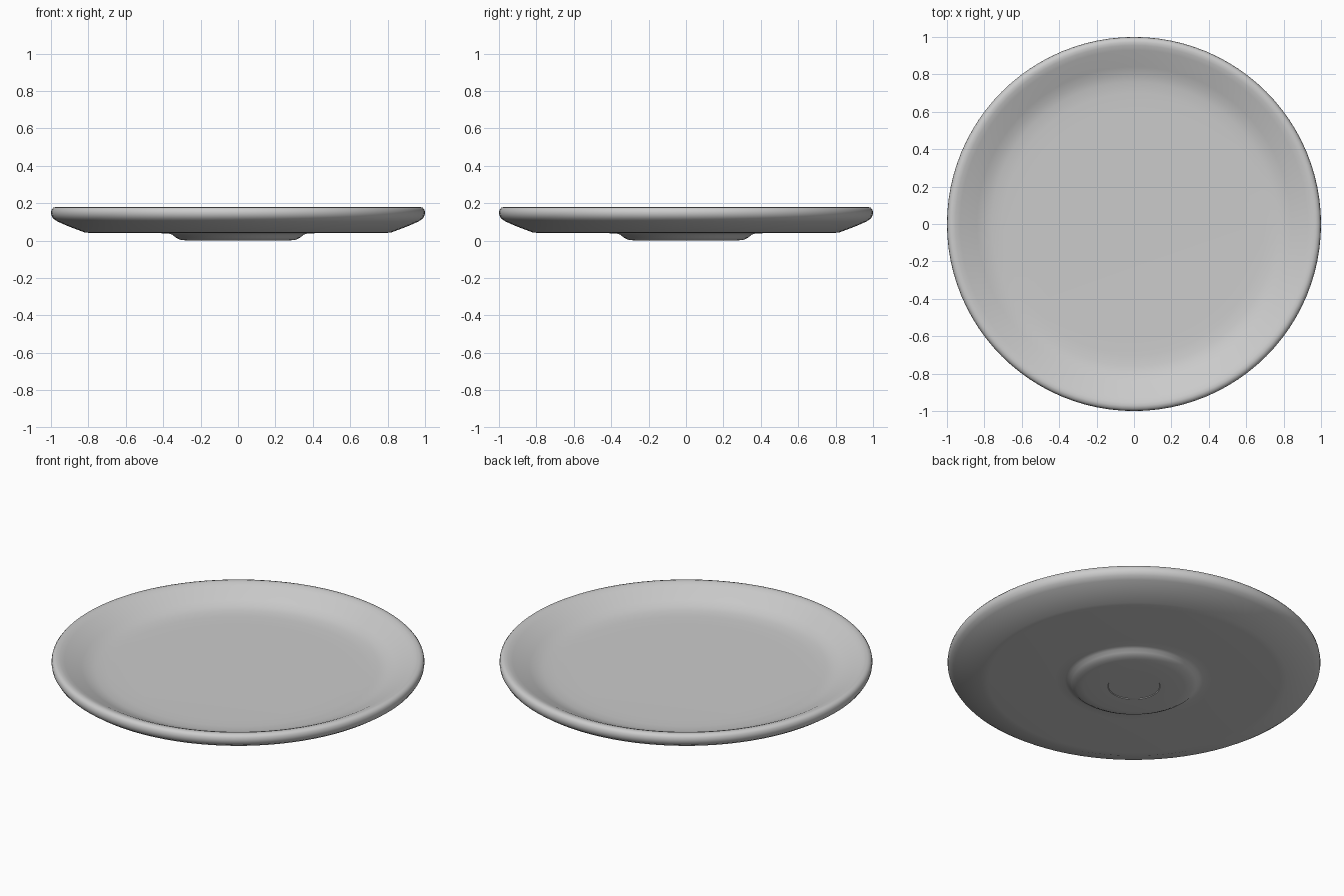
import bpy
import bmesh
import math

cube = bpy.data.objects.get("Cube")
if cube:
    bpy.data.objects.remove(cube, do_unlink=True)

SEGMENTS = 96

# Plain grey glaze
glaze = bpy.data.materials.new("light_grey_glaze")
glaze.use_nodes = True
colour = (0.6, 0.6, 0.6, 1)
glaze.diffuse_color = colour
glaze.node_tree.nodes["Principled BSDF"].inputs["Base Color"].default_value = colour


def lathe(name, profile, material):
    """Spin a (radius, height) profile around z into a closed solid."""
    bm = bmesh.new()
    verts = [bm.verts.new((r, 0, z)) for r, z in profile]
    edges = [bm.edges.new(pair) for pair in zip(verts, verts[1:])]
    bmesh.ops.spin(bm, geom=verts + edges, cent=(0, 0, 0), axis=(0, 0, 1),
                   angle=math.tau, steps=SEGMENTS, use_duplicate=False)
    bmesh.ops.remove_doubles(bm, verts=bm.verts, dist=0.0005)
    bmesh.ops.recalc_face_normals(bm, faces=bm.faces)
    mesh = bpy.data.meshes.new(name)
    bm.to_mesh(mesh)
    bm.free()
    mesh.materials.append(material)
    obj = bpy.data.objects.new(name, mesh)
    bpy.context.collection.objects.link(obj)
    bpy.ops.object.select_all(action='DESELECT')
    obj.select_set(True)
    bpy.context.view_layer.objects.active = obj
    bpy.ops.object.shade_smooth_by_angle(angle=math.radians(50))
    return obj


# Underside: shallow centre recess, raised foot, flat base and flared wall
underside = [(0, 0.004), (0.138, 0.004), (0.14, 0), (0.27, 0), (0.31, 0.005),
             (0.335, 0.018), (0.35, 0.032), (0.37, 0.038), (0.42, 0.04),
             (0.78, 0.04), (0.82, 0.044), (0.90, 0.074), (0.965, 0.102)]
# Rounded rim
rim = [(0.988, 0.118), (0.998, 0.135), (1.0, 0.15), (0.997, 0.165),
       (0.988, 0.176), (0.972, 0.18), (0.955, 0.177)]
# Dished top: sloping lip easing into the flat floor
dish = [(0.93, 0.168), (0.84, 0.123), (0.80, 0.107), (0.76, 0.098),
        (0.70, 0.094), (0.60, 0.093), (0, 0.093)]

lathe("plate", underside + rim + dish, glaze)
